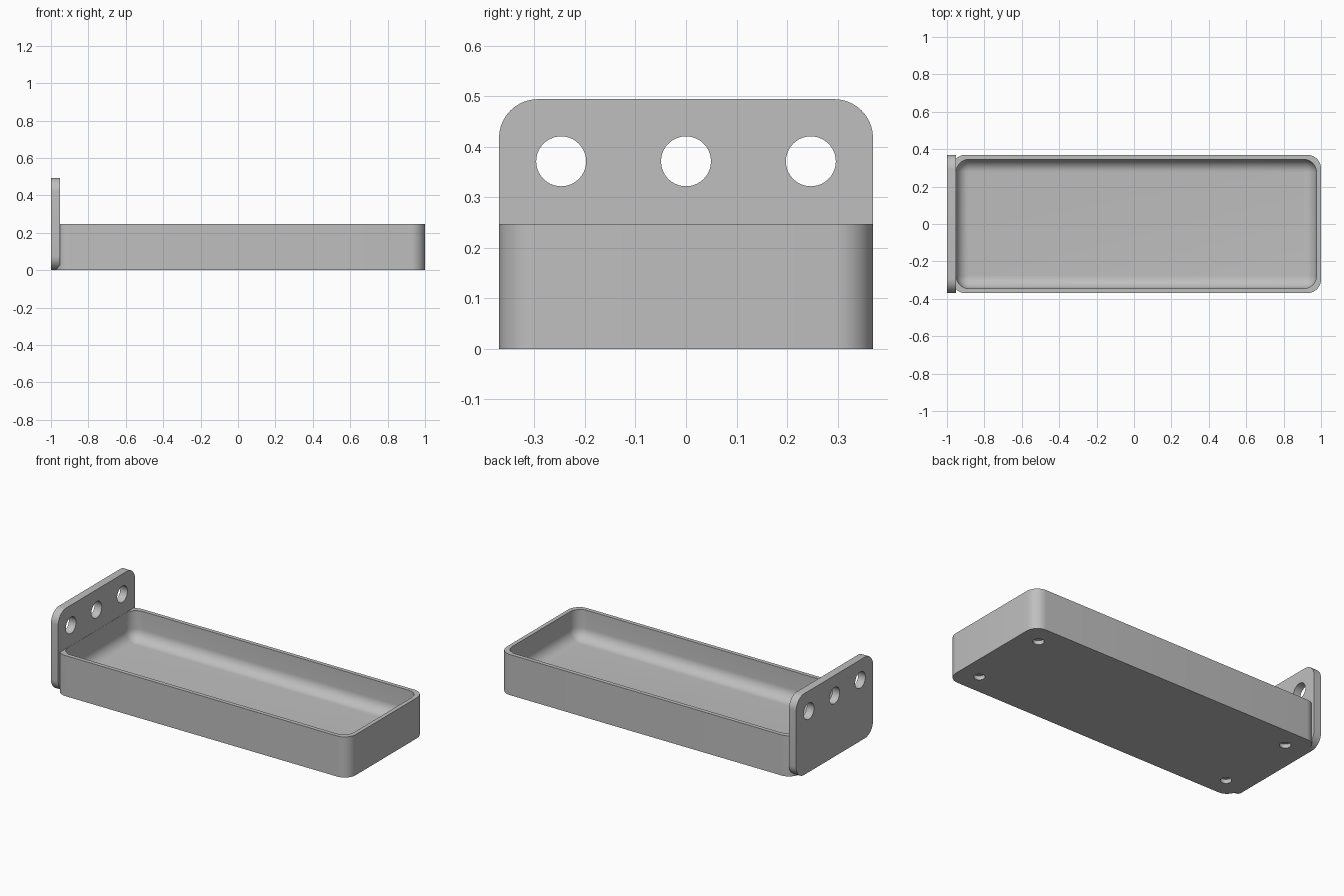
import bpy, bmesh, math
from mathutils import Vector, Matrix

if "Cube" in bpy.data.objects:
    bpy.data.objects.remove(bpy.data.objects["Cube"])

WALL = 0.0247          # wall thickness
HALF_W = 0.37          # half width of tray and plate
CORNER = 0.074         # outer corner radius
TRAY_H, PLATE_H = 0.247, 0.494
TRAY_X0, TRAY_X1 = -1 + WALL, 1.0
FLOOR = 0.07           # top of the tray floor
FILLET = 0.068         # inner radius, walls and floor

grey = bpy.data.materials.new("light grey")
grey.use_nodes = True
colour = (0.52, 0.52, 0.52, 1)
grey.diffuse_color = colour
grey.node_tree.nodes["Principled BSDF"].inputs["Base Color"].default_value = colour


def rounded_loop(x0, x1, y0, y1, r, z, steps=10):
    """Counter-clockwise rounded rectangle at height z."""
    corners = [(x1 - r, y1 - r), (x0 + r, y1 - r), (x0 + r, y0 + r), (x1 - r, y0 + r)]
    points = []
    for quarter, (cx, cy) in enumerate(corners):
        for i in range(steps + 1):
            a = (quarter + i / steps) * math.pi / 2
            points.append(Vector((cx + r * math.cos(a), cy + r * math.sin(a), z)))
    return points


def skin(name, loops, turn=False):
    """Bridge stacked loops and cap both ends; turn maps the stack axis to x."""
    bm = bmesh.new()
    rings = [[bm.verts.new((p.z, p.x, p.y) if turn else p) for p in loop] for loop in loops]
    n = len(rings[0])
    for low, high in zip(rings, rings[1:]):
        for i in range(n):
            j = (i + 1) % n
            bm.faces.new((low[i], low[j], high[j], high[i]))
    bm.faces.new(rings[0][::-1])
    bm.faces.new(rings[-1])
    bmesh.ops.recalc_face_normals(bm, faces=bm.faces)
    mesh = bpy.data.meshes.new(name)
    bm.to_mesh(mesh)
    bm.free()
    mesh.materials.append(grey)
    obj = bpy.data.objects.new(name, mesh)
    bpy.context.collection.objects.link(obj)
    return obj


def drill(obj, centres, radius, depth, rotation):
    """Cut round holes, then remove the cutter."""
    bm = bmesh.new()
    for c in centres:
        bmesh.ops.create_cone(bm, cap_ends=True, segments=40, radius1=radius, radius2=radius,
                              depth=depth, matrix=Matrix.Translation(c) @ rotation)
    mesh = bpy.data.meshes.new("hole_cutter")
    bm.to_mesh(mesh)
    bm.free()
    mesh.materials.append(grey)
    cutter = bpy.data.objects.new("hole_cutter", mesh)
    cutter.hide_render = True
    bpy.context.collection.objects.link(cutter)
    mod = obj.modifiers.new("holes", "BOOLEAN")
    mod.operation, mod.solver, mod.object = "DIFFERENCE", "EXACT", cutter
    graph = bpy.context.evaluated_depsgraph_get()
    result = bpy.data.meshes.new_from_object(obj.evaluated_get(graph))
    obj.modifiers.clear()
    obj.data = result
    bpy.data.objects.remove(cutter)


def smooth(obj):
    bpy.ops.object.select_all(action="DESELECT")
    obj.select_set(True)
    bpy.context.view_layer.objects.active = obj
    bpy.ops.object.shade_smooth_by_angle(angle=math.radians(30))


def tray_loop(inset, r, z):
    return rounded_loop(TRAY_X0 + inset, TRAY_X1 - inset, -HALF_W + inset, HALF_W - inset, r, z)


# Tray: outer wall, rim, inner wall and filleted floor
loops = [tray_loop(0, CORNER, 0), tray_loop(0, CORNER, TRAY_H), tray_loop(WALL, FILLET, TRAY_H)]
for i in range(11):
    a = i / 10 * math.pi / 2
    shrink = FILLET * (1 - math.cos(a))
    loops.append(tray_loop(WALL + shrink, FILLET - shrink + 0.001,
                           FLOOR + FILLET * (1 - math.sin(a))))
tray = skin("tray", loops)

# Four blind recesses under the tray
mid = (TRAY_X0 + TRAY_X1) / 2
half = (TRAY_X1 - TRAY_X0) / 2 - 0.1235
drill(tray, [Vector((mid + sx * half, sy * 0.247, 0)) for sx in (-1, 1) for sy in (-1, 1)],
      0.031, 2 * WALL, Matrix.Identity(4))

# End plate with three through holes
plate = skin("mounting_plate",
             [rounded_loop(-HALF_W, HALF_W, 0, PLATE_H, CORNER + 0.003, x)
              for x in (-1, -1 + 2 * WALL - 0.001)], turn=True)
drill(plate, [Vector((-1 + WALL, y, 0.371)) for y in (-0.247, 0, 0.247)],
      0.0494, 0.2, Matrix.Rotation(math.pi / 2, 4, "Y"))

for part in (tray, plate):
    smooth(part)
